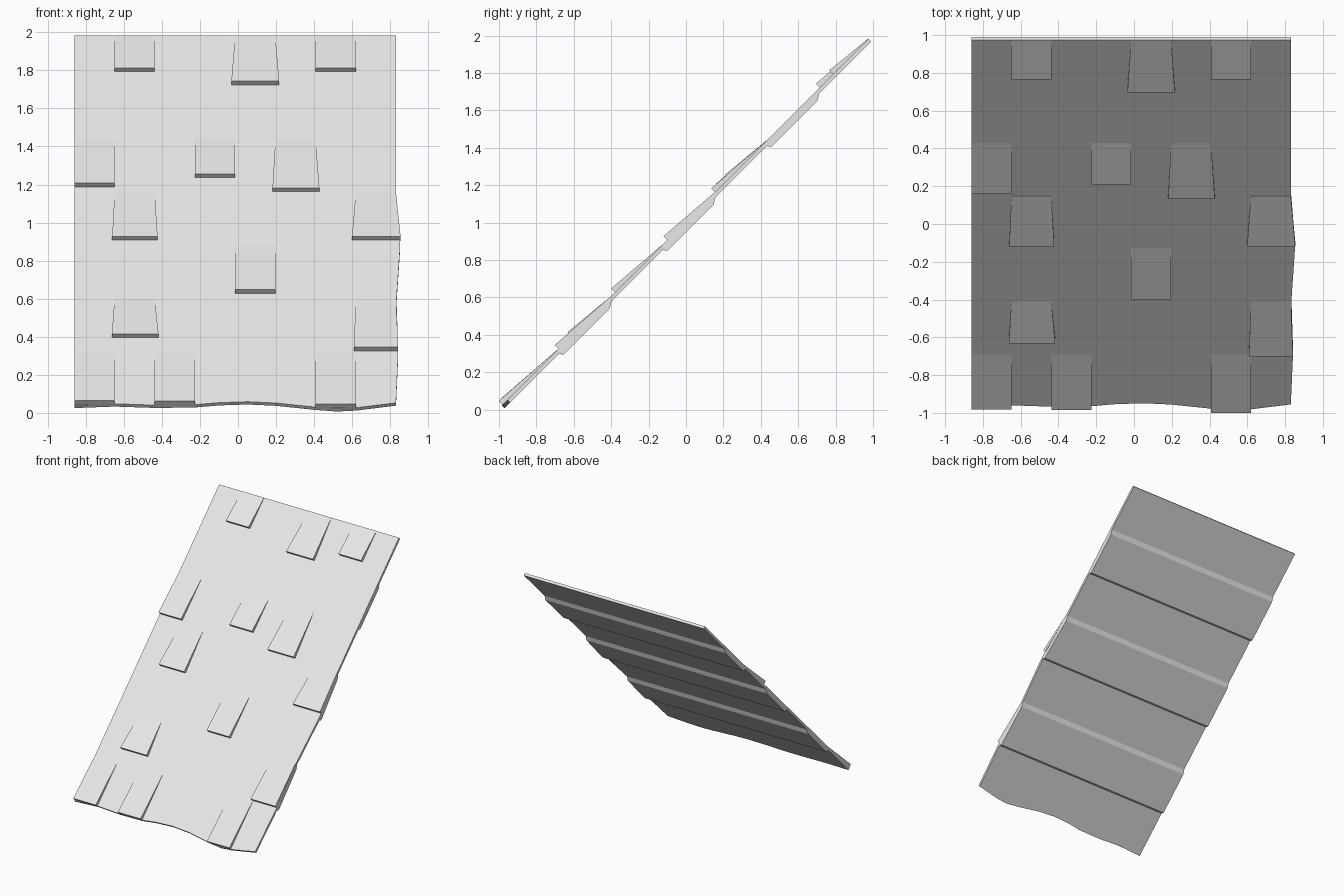
import bpy
import bmesh
from mathutils import Vector

cube = bpy.data.objects.get("Cube")
if cube:
    bpy.data.objects.remove(cube, do_unlink=True)

grey = bpy.data.materials.new("roof_grey")
grey.use_nodes = True
grey.diffuse_color = (0.8, 0.8, 0.8, 1)
grey.node_tree.nodes["Principled BSDF"].inputs["Base Color"].default_value = (0.8, 0.8, 0.8, 1)

K = 0.5 ** 0.5          # 45 degree pitch
RIDGE = 0.975           # upper end of the slope
THIN, THICK, LIFT = 0.021, 0.042, 0.028


def on_slope(x, t, h=0.0):
    """Point at slope position t, lifted h along the roof normal."""
    return Vector((x, t - h * K, t + 1.008 + h * K))


def lerp(points, v):
    for (a, p), (b, q) in zip(points, points[1:]):
        if a <= v <= b:
            return p + (q - p) * (v - a) / (b - a)
    return points[0][1] if v < points[0][0] else points[-1][1]


def add_object(name, bm):
    bmesh.ops.recalc_face_normals(bm, faces=bm.faces)
    mesh = bpy.data.meshes.new(name)
    bm.to_mesh(mesh)
    bm.free()
    mesh.materials.append(grey)
    obj = bpy.data.objects.new(name, mesh)
    bpy.context.collection.objects.link(obj)
    return obj


# Wavy eave and slightly flared right-hand border
eave = [(-0.86, -0.968), (-0.65, -0.96), (-0.44, -0.967), (-0.23, -0.965),
        (-0.1, -0.954), (0.05, -0.949), (0.2, -0.956), (0.41, -0.978),
        (0.52, -0.986), (0.62, -0.981), (0.83, -0.955)]
border = [(-0.96, 0.83), (-0.69, 0.842), (-0.41, 0.833), (-0.405, 0.83),
          (-0.11, 0.854), (0.15, 0.83), (RIDGE, 0.83)]

# Slope rows with the depth of the underside: three thicker battens
rows = [(None, THIN), (-0.41, THIN), (0.15, THIN), (RIDGE, THIN)]
for b in (-0.69, -0.135, 0.42):
    rows += [(b - 0.004, THIN), (b + 0.006, THICK), (b + 0.252, THICK), (b + 0.278, THIN)]
rows = [rows[0]] + sorted(r for r in rows[1:] if r[0] not in (-0.41, 0.15))

# Roof slab
bm = bmesh.new()
top, under = [], []
for x, low in eave:
    top_col, under_col = [], []
    for t, depth in rows:
        t = low if t is None else t
        px = lerp(border, t) if x == eave[-1][0] else x
        top_col.append(bm.verts.new(on_slope(px, t)))
        under_col.append(bm.verts.new(on_slope(px, t, -depth)))
    top.append(top_col)
    under.append(under_col)
for grid in (top, under):
    for a, b in zip(grid, grid[1:]):
        for j in range(len(rows) - 1):
            bm.faces.new((a[j], b[j], b[j + 1], a[j + 1]))
for i in (0, -1):
    for j in range(len(rows) - 1):
        bm.faces.new((top[i][j], top[i][j + 1], under[i][j + 1], under[i][j]))
for j in (0, -1):
    for i in range(len(eave) - 1):
        bm.faces.new((top[i][j], top[i + 1][j], under[i + 1][j], under[i][j]))
add_object("roof_slab", bm)

# Raised shingles: column, upper end, lower end, flare left, flare right
shingles = [
    (1, RIDGE, 0.785, 0, 0), (4, RIDGE, 0.715, 0.02, 0.02), (6, RIDGE, 0.785, 0, 0),
    (0, 0.43, 0.18, 0, 0), (3, 0.43, 0.228, 0, 0), (5, 0.43, 0.155, 0.015, 0.02),
    (1, 0.15, -0.1, 0.012, 0.015), (7, 0.15, -0.1, 0.02, 0.024),
    (4, -0.13, -0.38, 0, 0),
    (1, -0.41, -0.612, 0.014, 0.02), (7, -0.41, -0.682, 0.01, 0.012),
    (0, -0.69, -0.963, 0, 0), (2, -0.69, -0.966, 0, 0), (6, -0.69, -0.981, 0, 0),
]
WIDTH = 1.69 / 8
for n, (col, hi, lo, fl, fr) in enumerate(shingles, 1):
    x0 = -0.86 + col * WIDTH
    x1 = x0 + WIDTH
    bm = bmesh.new()
    # Wedge: flush at the upper end, lifted at the lower end
    outline = [(x0, hi, 0.001), (x1, hi, 0.001), (x1 + fr, lo, LIFT), (x0 - fl, lo, LIFT)]
    face_up = [bm.verts.new(on_slope(*p)) for p in outline]
    face_down = [bm.verts.new(on_slope(x, t, -0.008)) for x, t, h in outline]
    bm.faces.new(face_up)
    bm.faces.new(face_down)
    for i in range(4):
        j = (i + 1) % 4
        bm.faces.new((face_up[i], face_up[j], face_down[j], face_down[i]))
    add_object(f"shingle_{n}", bm)
